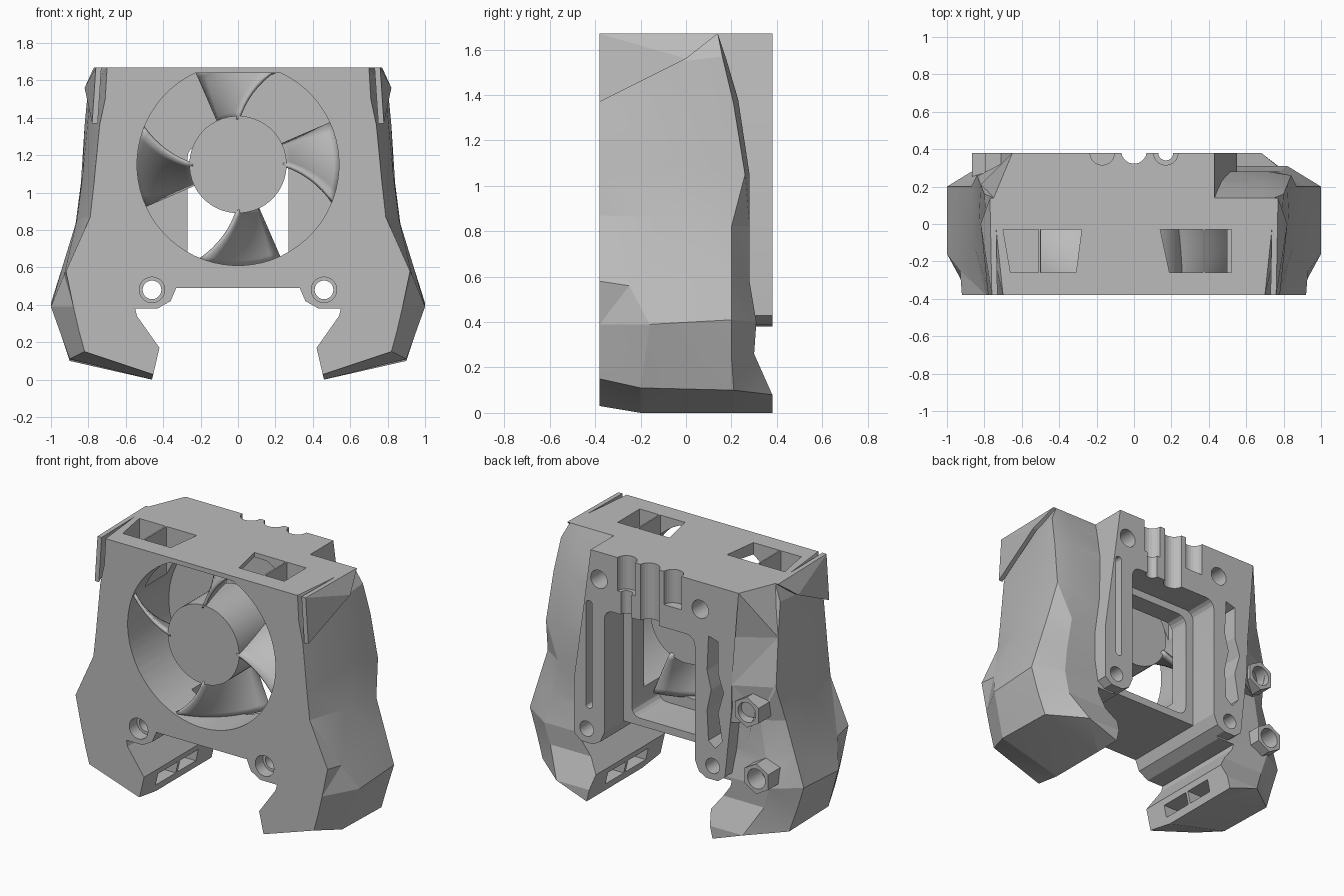
import bpy, bmesh, math

cube = bpy.data.objects.get("Cube")
if cube:
    bpy.data.objects.remove(cube)

grey = bpy.data.materials.new("plain grey")
grey.use_nodes = True
grey.diffuse_color = (0.5, 0.5, 0.5, 1)
grey.node_tree.nodes["Principled BSDF"].inputs["Base Color"].default_value = grey.diffuse_color


def finish(bm, name):
    bmesh.ops.recalc_face_normals(bm, faces=bm.faces)
    mesh = bpy.data.meshes.new(name)
    bm.to_mesh(mesh)
    bm.free()
    mesh.materials.append(grey)
    obj = bpy.data.objects.new(name, mesh)
    bpy.context.scene.collection.objects.link(obj)
    return obj


def loft(name, rings, mirrored=False):
    """Closed solid through rings; mirrored rings get caps made of left-right strips."""
    bm = bmesh.new()
    loops = [[bm.verts.new(p) for p in ring] for ring in rings]
    n = len(loops[0])
    for a, b in zip(loops, loops[1:]):
        for i in range(n):
            j = (i + 1) % n
            bm.faces.new((a[i], a[j], b[j], b[i]))
    for cap in (loops[0], loops[-1]):
        if mirrored:
            for i in range(n // 2 - 1):
                bm.faces.new((cap[i], cap[i + 1], cap[n - 2 - i], cap[n - 1 - i]))
        else:
            bm.faces.new(cap)
    bmesh.ops.triangulate(bm, faces=bm.faces[:])
    return finish(bm, name)


def slab(name, profile, y0, y1):
    """Extrude an x-z profile along y."""
    return loft(name, [[(x, y, z) for x, z in profile] for y in (y0, y1)])


def stack(name, profile, z0, z1):
    """Extrude an x-y profile along z."""
    return loft(name, [[(x, y, z) for x, y in profile] for z in (z0, z1)])


def circle(x, z, r, sides):
    ring = [math.tau * (i + 0.5) / sides for i in range(sides)]
    return [(x + r * math.cos(a), z + r * math.sin(a)) for a in ring]


def disc(name, x, z, r, y0, y1, sides=32, top=9):
    return slab(name, [(px, min(top, pz)) for px, pz in circle(x, z, r, sides)], y0, y1)


def rounded(x0, x1, z0, z1, r):
    """Rounded rectangle outline."""
    pts = []
    for k, (cx, cz) in enumerate([(x1 - r, z1 - r), (x0 + r, z1 - r), (x0 + r, z0 + r), (x1 - r, z0 + r)]):
        for i in range(5):
            a = math.pi / 2 * (k + i / 4)
            pts.append((cx + r * math.cos(a), cz + r * math.sin(a)))
    return pts


def cut(obj, cutters):
    for c in cutters:
        m = obj.modifiers.new("cut", "BOOLEAN")
        m.operation, m.solver, m.object = "DIFFERENCE", "EXACT", c
    deps = bpy.context.evaluated_depsgraph_get()
    mesh = bpy.data.meshes.new_from_object(obj.evaluated_get(deps))
    obj.modifiers.clear()
    obj.data = mesh


# Faceted shell: each row runs front to back as (x, y, z)
F = -0.38
outer = [
    [(.70, F, 1.67), (.74, 0, 1.67), (.75, .14, 1.67), (.66, .14, 1.67)],
    [(.71, F, 1.5), (.79, 0, 1.55), (.80, .16, 1.57), (.68, .18, 1.55)],
    [(.74, F, 1.36), (.80, 0, 1.42), (.82, .21, 1.36), (.7, .23, 1.38)],
    [(.77, F, 1.05), (.83, 0, 1.10), (.84, .26, 1.05), (.72, .28, 1.05)],
    [(.79, F, .87), (.86, -.1, .86), (.87, .2, .82), (.74, .28, .82)],
    [(.92, F, .58), (.93, -.25, .56), (.94, .20, .60), (.78, .28, .58)],
    [(.88, F, .39), (1, -.16, .39), (1, .20, .41), (.82, .31, .40)],
    [(.85, F, .26), (.95, -.18, .25), (.95, .20, .25), (.78, .30, .26)],
    [(.82, F, .15), (.90, -.2, .11), (.90, .21, .10), (.68, .38, .08)],
    [(.46, F, .03), (.46, -.2, 0), (.46, .20, 0), (.46, .38, 0)],
]
rings = []
for k in range(4):
    half = [row[k] for row in outer]
    rings.append(half + [(-x, y, z) for x, y, z in reversed(half)])
shell = loft("shell", rings, mirrored=True)

# Rear mounting plate with its lower legs
plate = slab("rear_mount", [(-.65, 1.67), (.43, 1.67), (.48, 1.3), (.55, .8), (.55, .43), (.5, .39),
                            (-.5, .39), (-.55, .43), (-.6, .9), (-.6, 1.1), (-.56, 1.38)], .1, .38)

# Wedge joining the plate to the right side of the shell
loft("right_rear_wing", [[(-.55, .38, z), (-w, .38, z), (-x, y, z), (-.55, y, z)] for w, x, y, z in
                         [(.65, .75, .14, 1.67), (.57, .82, .21, 1.36), (.6, .83, .26, 1.05), (.58, .8, .24, .8)]])

# Flange and screw bosses at the rear of the right side
flange = slab("boss_flange", [(-.53, .95), (-.62, 1.0), (-.78, 1.0), (-.83, .88), (-.7, .7),
                              (-.88, .56), (-.88, .42), (-.72, .37), (-.53, .4)], .15, .36)
bosses, boss_holes = [], []
for i, (x, z) in enumerate([(-.71, .9), (-.78, .48)]):
    bosses.append(disc(f"rear_boss_{i + 1}", x, z, .1, .1, .38, 6))
    boss_holes.append(disc("boss_hole", x, z, .065, .24, .6))

# Cutters: gap between the legs, fan bore, rear window
half = [(.33, .49), (.36, .42), (.43, .38), (.55, .38), (.54, .34), (.42, .17), (.483, -.1)]
gap = slab("leg_gap", half + [(-x, z) for x, z in reversed(half)], -.6, .6)
bore = disc("bore", 0, 1.15, .54, -.5, .05, 64, 1.64)
window = slab("window", rounded(-.27, .27, .54, 1.25, .06), -.1, .6)
recess = slab("recess", rounded(-.33, .33, .2, 1.3, .06), .18, .6)

# Cutters: tapered top vents, split by dividers
vents = [stack("vent", [(a, -.03), (b, -.03), (c, -.26), (d, -.26)], 1.36, 1.8) for a, b, c, d in
         [(-.7, -.51, -.51, -.66), (-.5, -.28, -.31, -.5), (.14, .37, .37, .19), (.38, .52, .52, .38)]]

# Cutters: screw holes and duct outlets on both sides
holes, outlets = [], []
for s in (-1, 1):
    holes.append(disc("screw_hole", s * .46, .48, .05, -.6, .6))
    holes.append(disc("front_bore", s * .46, .48, .068, -.5, -.3))
    holes.append(disc("upper_hole", s * .37, 1.49, .06, .15, .6))
    for y0, y1 in ((-.22, -.01), (.01, .2)):
        outlets.append(stack("outlet", [(s * .3, y0), (s * .62, y0), (s * .62, y1), (s * .3, y1)], .05, .13))

# Cutters: straight slot on the left, crooked slot on the right
slots = [slab("left_slot", rounded(.42, .465, .62, 1.33, .02), .2, .6),
         slab("right_slot", [(-.43, 1.33), (-.5, 1.31), (-.5, 1.1), (-.54, .98), (-.5, .84), (-.53, .66),
                             (-.48, .6), (-.43, .64), (-.42, .84), (-.45, .98), (-.42, 1.1)], .2, .6)]

# Cutters: cable grooves along the upper rear edge
grooves = [stack("groove", circle(0, .39, .068, 24), 1.2, 1.8)]
for s in (-1, 1):
    grooves.append(stack("groove", circle(s * .17, .38, .065, 24), 1.45, 1.8))
    grooves.append(stack("groove", circle(s * .17, .38, .04, 24), 1.2, 1.8))

cut(shell, [gap, bore, window, recess] + vents + holes + slots + outlets + boss_holes)
cut(plate, [gap, window, recess] + holes + slots + grooves)
cut(flange, boss_holes)
for b, h in zip(bosses, boss_holes):
    cut(b, [h])
for c in [gap, bore, window, recess] + vents + holes + slots + outlets + grooves + boss_holes:
    bpy.data.objects.remove(c)

# Thin corner panels standing off the upper front sides
for s, side in ((1, "left"), (-1, "right")):
    loft(f"{side}_corner_panel", [
        [(s * (x + d), y, z) for x, y, z in [(.75, F, 1.37), (.73, F, 1.67), (.74, .14, 1.67), (.79, 0, 1.56)]]
        for d in (0, .03)])

# Fan hub and four swept vanes
hub = disc("fan_hub", 0, 1.15, .26, -.36, 0, 48)
vanes = []
for k in range(4):
    bm = bmesh.new()
    grid = []
    for i in range(9):
        u = i / 8
        r = .24 + .31 * u
        row = []
        for j in range(9):
            v = j / 8
            a = math.radians(90 * k - 22 * u * (1 - v) + 24 * v)
            row.append(bm.verts.new((r * math.cos(a), -.36 + .38 * v, min(1.65, 1.15 + r * math.sin(a)))))
        grid.append(row)
    for a, b in zip(grid, grid[1:]):
        for j in range(8):
            bm.faces.new((a[j], a[j + 1], b[j + 1], b[j]))
    vane = finish(bm, f"fan_vane_{k + 1}")
    m = vane.modifiers.new("thickness", "SOLIDIFY")
    m.thickness, m.offset = .02, 0
    vanes.append(vane)

# Smooth the round parts while keeping edges sharp
bpy.ops.object.select_all(action="DESELECT")
for o in [hub, plate, shell] + vanes:
    o.select_set(True)
bpy.context.view_layer.objects.active = hub
bpy.ops.object.shade_smooth_by_angle(angle=math.radians(12))
